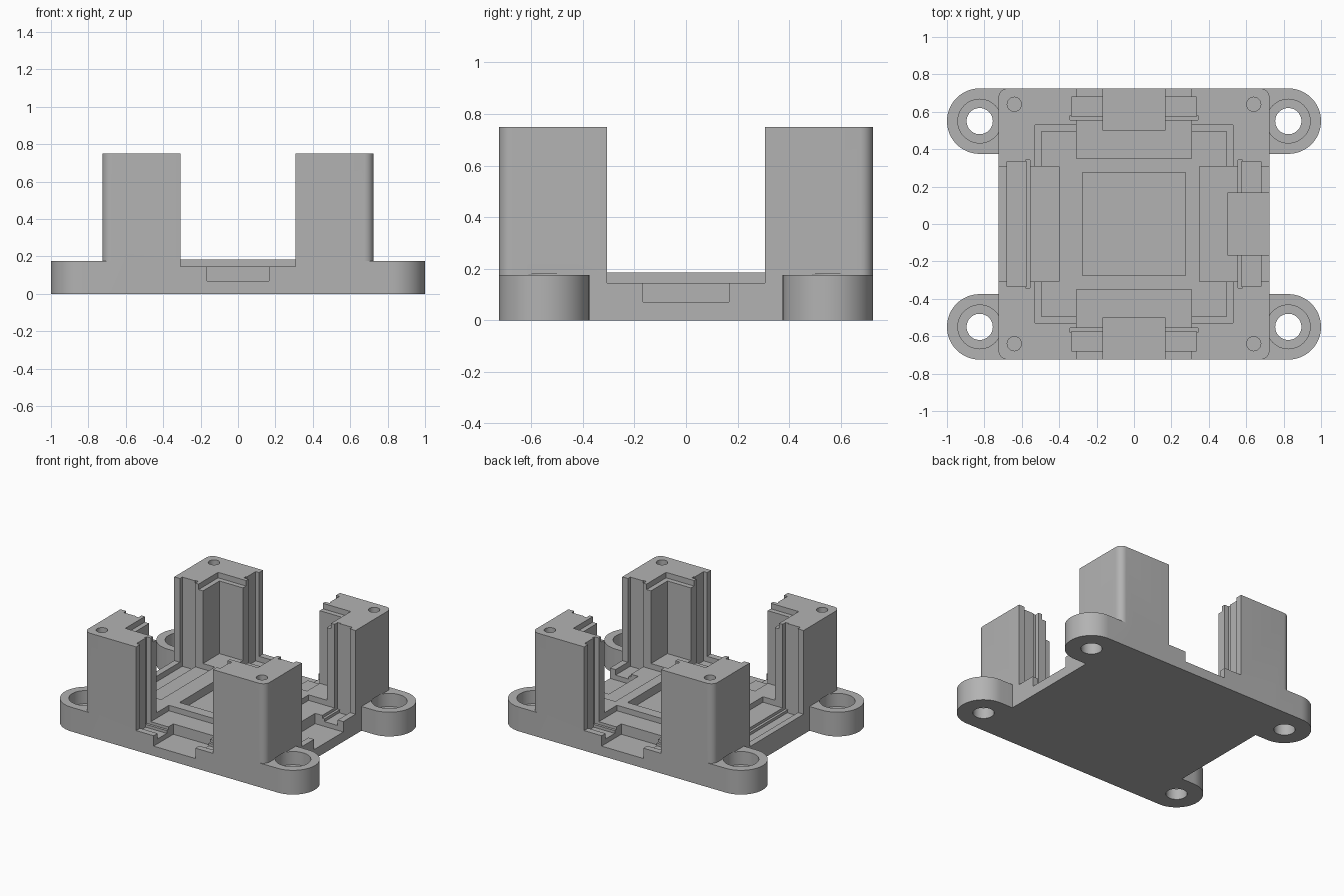
import bpy, bmesh
from math import pi
from mathutils import Matrix

if "Cube" in bpy.data.objects:
    bpy.data.objects.remove(bpy.data.objects["Cube"])

grey = bpy.data.materials.new("plain_grey")
grey.use_nodes = True
grey.diffuse_color = (0.45, 0.45, 0.45, 1)
grey.node_tree.nodes["Principled BSDF"].inputs["Base Color"].default_value = (0.45, 0.45, 0.45, 1)


def finish(bm, name):
    mesh = bpy.data.meshes.new(name)
    bm.to_mesh(mesh)
    bm.free()
    mesh.materials.append(grey)
    obj = bpy.data.objects.new(name, mesh)
    bpy.context.collection.objects.link(obj)
    return obj


def box(name, x0, x1, y0, y1, z0, z1, turn=0, round_corners=0):
    bm = bmesh.new()
    bmesh.ops.create_cube(bm, size=1)
    for v in bm.verts:
        v.co.x = x1 if v.co.x > 0 else x0
        v.co.y = y1 if v.co.y > 0 else y0
        v.co.z = z1 if v.co.z > 0 else z0
    if round_corners:
        upright = [e for e in bm.edges if abs(e.verts[0].co.z - e.verts[1].co.z) > 0.01]
        bmesh.ops.bevel(bm, geom=upright, offset=round_corners, segments=8,
                        affect='EDGES', profile=0.5)
    bmesh.ops.rotate(bm, verts=bm.verts, matrix=Matrix.Rotation(turn * pi / 2, 3, 'Z'))
    return finish(bm, name)


def cylinder(name, x, y, radius, z0, z1, sides=48):
    bm = bmesh.new()
    bmesh.ops.create_cone(bm, cap_ends=True, segments=sides, radius1=radius, radius2=radius,
                          depth=z1 - z0, matrix=Matrix.Translation((x, y, (z0 + z1) / 2)))
    return finish(bm, name)


TOP, FLOOR, GAP, EAR = 0.75, 0.185, 0.145, 0.175
housing = box("housing", -0.725, 0.725, -0.725, 0.725, 0, TOP, round_corners=0.05)


def combine(tool, operation='DIFFERENCE'):
    tool.hide_render = True
    mod = housing.modifiers.new("combine", 'BOOLEAN')
    mod.operation = operation
    mod.solver = 'EXACT'
    mod.object = tool
    bpy.context.view_layer.objects.active = housing
    bpy.ops.object.modifier_apply(modifier=mod.name)
    bpy.data.objects.remove(tool)


corners = [(sx, sy) for sx in (-1, 1) for sy in (-1, 1)]

# Mounting ears
for sx, sy in corners:
    xs = sorted((sx * 0.6, sx * 0.825))
    ys = sorted((sy * 0.375, sy * 0.725))
    combine(box("ear_web", *xs, *ys, 0, EAR), 'UNION')
    combine(cylinder("ear_end", sx * 0.825, sy * 0.55, 0.175, 0, EAR, 64), 'UNION')

# Inner cavity, its rim ledge and the centre recess
combine(box("cavity", -0.495, 0.495, -0.495, 0.495, FLOOR, 1))
combine(box("rim_ledge", -0.53, 0.53, -0.53, 0.53, TOP - 0.04, 1))
combine(box("centre_recess", -0.275, 0.275, -0.275, 0.275, 0.125, 0.5))

# Four open sides: front, right (+x), back and left out of quarter turns
for turn in range(4):
    plain = turn == 3
    inner = 0.40 if plain else 0.35
    combine(box("gap", -0.307, 0.307, -1, -inner, GAP, 1, turn))
    combine(box("board_slot", -0.335, 0.335, -0.68, -0.575, 0.105, 1, turn))
    combine(box("slot_lip", -0.342, 0.342, -0.58, -0.557, 0.125, 1, turn))
    if not plain:
        combine(box("connector_pocket", -0.167, 0.167, -1, -0.5, 0.07, 0.5, turn))

# Screw holes in ears and tower tops
for sx, sy in corners:
    combine(cylinder("counterbore", sx * 0.825, sy * 0.55, 0.117, 0.08, EAR + 0.005))
    combine(cylinder("ear_hole", sx * 0.825, sy * 0.55, 0.07, -0.1, 0.15))
    combine(cylinder("tower_hole", sx * 0.64, sy * 0.64, 0.038, 0.5, 1, 24))

# Smooth the round parts, keep edges sharp
bpy.ops.object.select_all(action='DESELECT')
housing.select_set(True)
bpy.context.view_layer.objects.active = housing
bpy.ops.object.shade_smooth_by_angle(angle=pi / 6)
